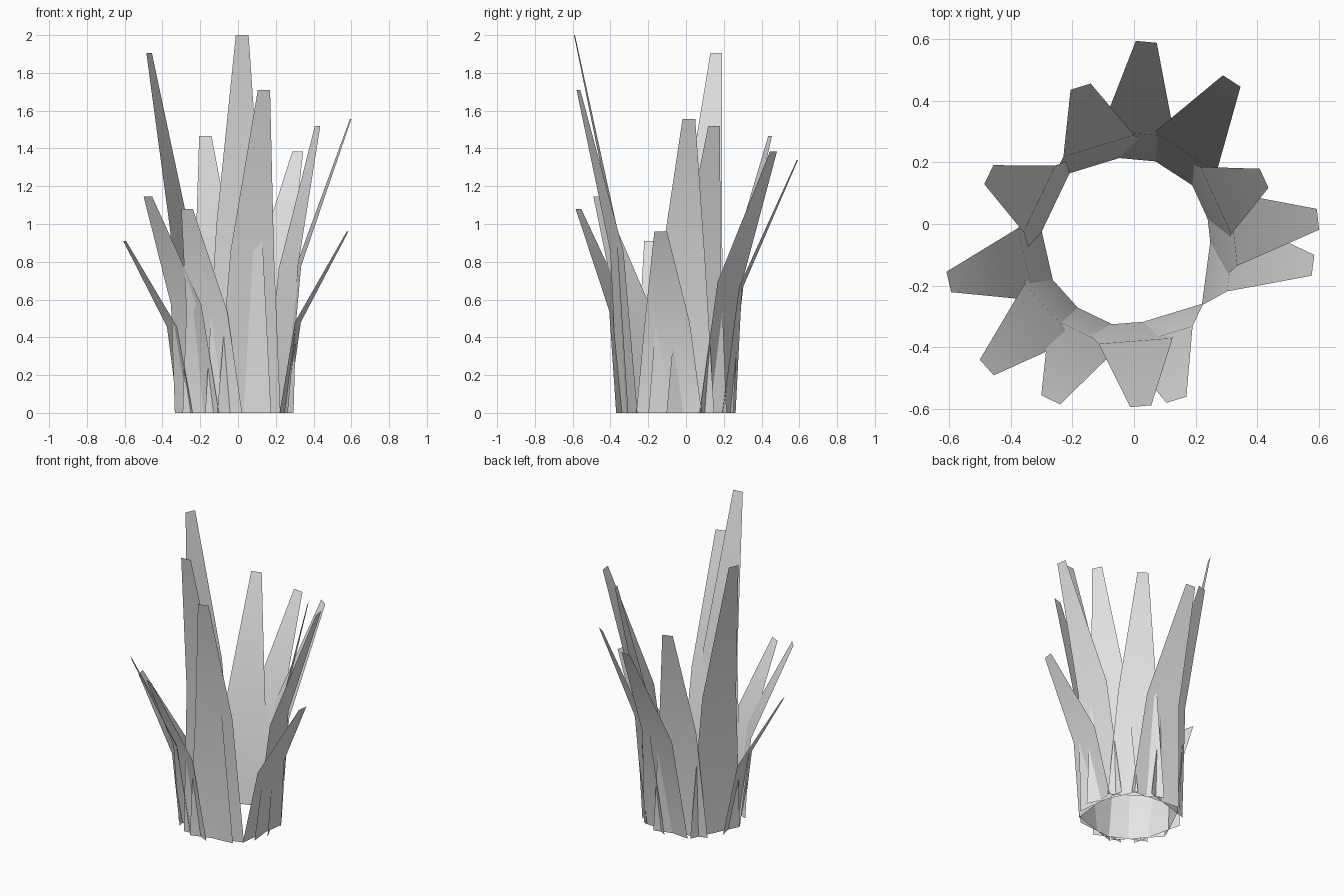
import bpy, bmesh, math
from mathutils import Vector

if "Cube" in bpy.data.objects:
    bpy.data.objects.remove(bpy.data.objects["Cube"])

grey = bpy.data.materials.new("pale_grey")
grey.diffuse_color = (0.8, 0.8, 0.8, 1)
grey.use_nodes = True
grey.node_tree.nodes["Principled BSDF"].inputs["Base Color"].default_value = grey.diffuse_color

CENTRE = Vector((-0.02, -0.055, 0))   # middle of the ring of blade roots
BASE_R, BASE_HALF, MID_HALF, TIP_HALF = 0.265, 0.175, 0.12, 0.034


def grass_blade(name, azimuth, tip_r, height):
    """Flat tapering blade with one bend half way up, leaning outwards."""
    a = math.radians(azimuth)
    out = Vector((math.cos(a), math.sin(a), 0))
    side = Vector((-out.y, out.x, 0))
    mid_r = BASE_R + 0.22 * (tip_r - BASE_R)
    bm = bmesh.new()
    rows = []
    for r, half, z in ((BASE_R, BASE_HALF, 0),
                       (mid_r, MID_HALF, height * 0.5),
                       (tip_r, TIP_HALF, height)):
        p = CENTRE + out * r + Vector((0, 0, z))
        rows.append([bm.verts.new(p - side * half), bm.verts.new(p + side * half)])
    for low, high in zip(rows, rows[1:]):
        face = bm.faces.new((low[0], low[1], high[1], high[0]))
        face.smooth = True
    mesh = bpy.data.meshes.new(name)
    bm.to_mesh(mesh)
    bm.free()
    mesh.materials.append(grey)
    bpy.context.collection.objects.link(bpy.data.objects.new(name, mesh))


# Clump of blades: direction in degrees, tip distance from the centre, height
blades = [
    (84.7, 0.648, 1.34), (57.0, 0.618, 1.385), (24.7, 0.486, 1.52),
    (6.5, 0.620, 1.555), (-7.5, 0.605, 0.96), (-73.0, 0.538, 1.71),
    (-85.5, 0.537, 2.0), (-115.9, 0.572, 1.08), (-138.1, 0.614, 1.145),
    (-167.1, 0.595, 0.91), (154.5, 0.499, 1.905), (107.0, 0.523, 1.465),
]
for i, (azimuth, tip_r, height) in enumerate(blades, 1):
    grass_blade(f"grass_blade_{i}", azimuth, tip_r, height)
